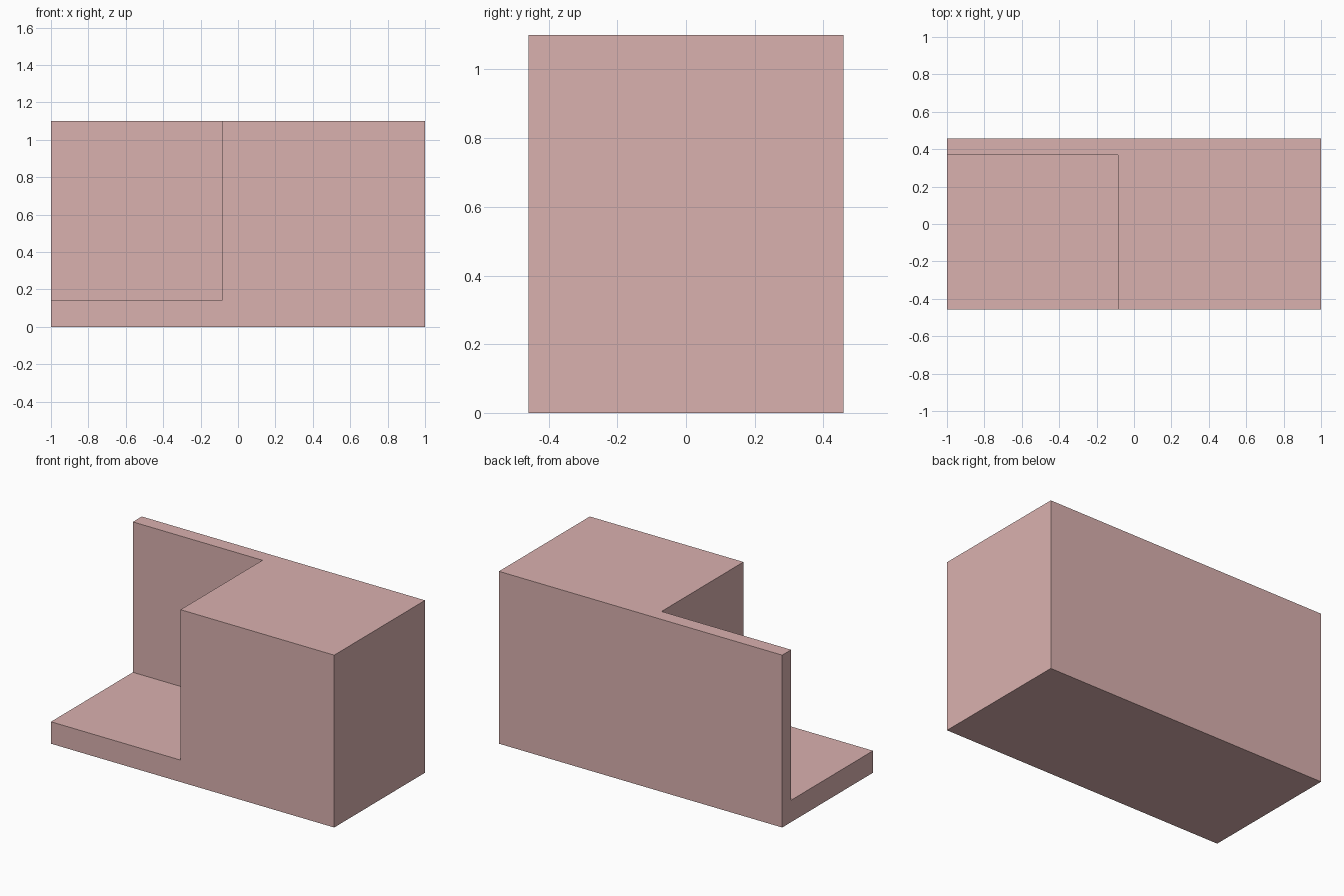
import bpy

if "Cube" in bpy.data.objects:
    bpy.data.objects.remove(bpy.data.objects["Cube"])


def box(name, lo, hi):
    size = [b - a for a, b in zip(lo, hi)]
    centre = [(a + b) / 2 for a, b in zip(lo, hi)]
    bpy.ops.mesh.primitive_cube_add(size=1, location=centre)
    obj = bpy.context.object
    obj.name = name
    obj.scale = size
    bpy.ops.object.transform_apply(location=True, rotation=False, scale=True)
    return obj


# Solid block that keeps its floor slab, back wall and right-hand mass
body = box("notched_block", (-1, -0.458, 0), (1, 0.458, 1.1))

# Corner pocket, overshooting the open left, front and top sides
cutter = box("corner_pocket_cutter", (-1.2, -0.7, 0.14), (-0.085, 0.368, 1.3))
cutter.hide_render = True

# Cut the pocket and discard the helper
cut = body.modifiers.new("pocket", 'BOOLEAN')
cut.operation = 'DIFFERENCE'
cut.solver = 'EXACT'
cut.object = cutter
bpy.context.view_layer.objects.active = body
bpy.ops.object.modifier_apply(modifier=cut.name)
bpy.data.objects.remove(cutter)

# Dusty pink finish
pink = bpy.data.materials.new("dusty_pink")
pink.diffuse_color = (0.70, 0.44, 0.43, 1)
pink.use_nodes = True
pink.node_tree.nodes["Principled BSDF"].inputs["Base Color"].default_value = pink.diffuse_color
body.data.materials.clear()
body.data.materials.append(pink)
